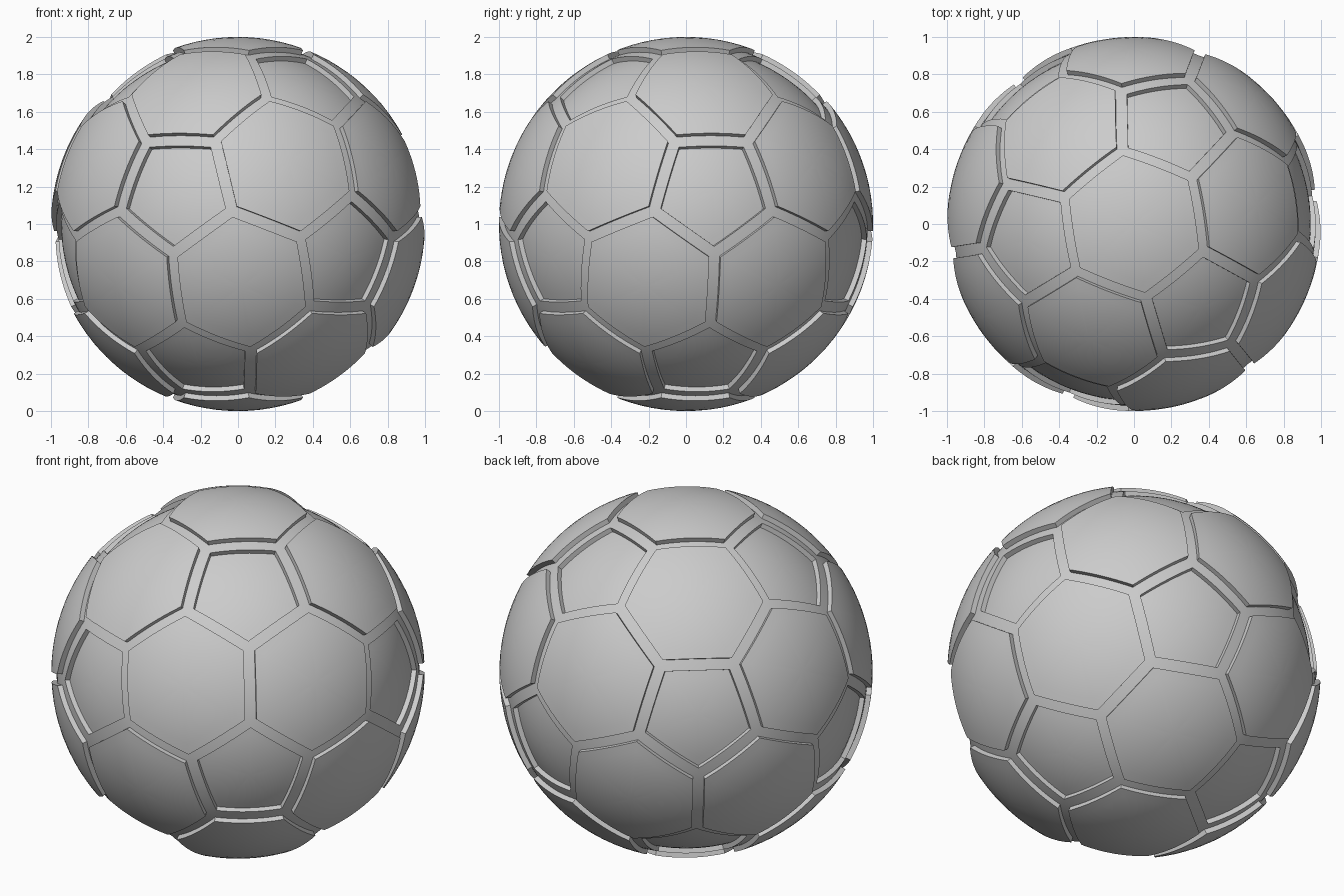
import bpy, bmesh, math
from itertools import combinations
from mathutils import Vector

if "Cube" in bpy.data.objects:
    bpy.data.objects.remove(bpy.data.objects["Cube"], do_unlink=True)

SEAM_R, HEX_R, PENT_R = 0.972, 1.0, 0.945   # seam level, raised and sunken panels
HALF_SEAM = 0.035
STEPS = 10                                  # segments along each panel edge
SPIN = math.radians(9)

grey = bpy.data.materials.new("plain grey")
grey.use_nodes = True
grey.diffuse_color = (0.6, 0.6, 0.6, 1)
bsdf = next(n for n in grey.node_tree.nodes if n.type == 'BSDF_PRINCIPLED')
bsdf.inputs["Base Color"].default_value = (0.6, 0.6, 0.6, 1)
bsdf.inputs["Roughness"].default_value = 0.6


def icosahedron_points():
    """Unit icosahedron with a triangle facing straight up."""
    pts = []
    for z, offset in ((0.7947, math.pi / 3), (0.1876, 0)):
        r = math.sqrt(1 - z * z)
        for k in range(3):
            a = SPIN + offset + k * math.tau / 3
            p = Vector((r * math.cos(a), r * math.sin(a), z))
            pts += [p, -p]
    return pts


def ordered(corners):
    """Sort corners counter-clockwise as seen from outside."""
    mid = sum(corners, Vector()) / len(corners)
    n = mid.normalized()
    u = (corners[0] - mid).normalized()
    v = n.cross(u)
    return sorted(corners, key=lambda c: math.atan2((c - mid).dot(v), (c - mid).dot(u)))


def loft(bm, corners, rings, cap):
    """Concentric polygon rings (scale, radius) pushed out onto spheres."""
    mid = sum(corners, Vector()) / len(corners)
    outline = [a.lerp(b, i / STEPS)
               for a, b in zip(corners, corners[1:] + corners[:1]) for i in range(STEPS)]
    loops = [[bm.verts.new(mid.lerp(p, s).normalized() * r) for p in outline]
             for s, r in rings]
    count = len(outline)
    for outer, inner in zip(loops, loops[1:]):
        for i in range(count):
            j = (i + 1) % count
            bm.faces.new((outer[i], outer[j], inner[j], inner[i]))
    if cap:
        centre = bm.verts.new(mid.normalized() * rings[-1][1])
        for i in range(count):
            bm.faces.new((loops[-1][i], loops[-1][(i + 1) % count], centre))


def finish(bm, name):
    bmesh.ops.remove_doubles(bm, verts=bm.verts, dist=0.0005)
    mesh = bpy.data.meshes.new(name)
    bm.to_mesh(mesh)
    bm.free()
    mesh.materials.append(grey)
    obj = bpy.data.objects.new(name, mesh)
    obj.location.z = 1
    bpy.context.collection.objects.link(obj)
    bpy.ops.object.select_all(action='DESELECT')
    obj.select_set(True)
    bpy.context.view_layer.objects.active = obj
    bpy.ops.object.shade_smooth_by_angle(angle=math.radians(30))


# Panel outlines: pentagons at the icosahedron corners, hexagons on its triangles
points = icosahedron_points()
near = lambda a, b: a is not b and a.dot(b) > 0.3
cut = lambda a, b: a.lerp(b, 1 / 3)
pentagons = [ordered([cut(p, q) for q in points if near(p, q)]) for p in points]
hexagons = [ordered([cut(a, b) for a in t for b in t if a is not b])
            for t in combinations(points, 3)
            if all(near(a, b) for a, b in combinations(t, 2))]

seams = bmesh.new()
for name, panels, radius in (("hexagon_panels", hexagons, HEX_R),
                             ("pentagon_panels", pentagons, PENT_R)):
    bm = bmesh.new()
    for corners in panels:
        mid = sum(corners, Vector()) / len(corners)
        edge_mid = (corners[0] + corners[1]) / 2
        inset = 1 - HALF_SEAM * mid.length / (edge_mid - mid).length
        # flat seam border, then the step and the domed panel
        loft(seams, corners, [(1, SEAM_R), (inset, SEAM_R)], False)
        dome = [(inset * k / 6, radius) for k in range(6, 0, -1)]
        loft(bm, corners, [(inset, SEAM_R)] + dome, True)
    finish(bm, name)
finish(seams, "seams")
